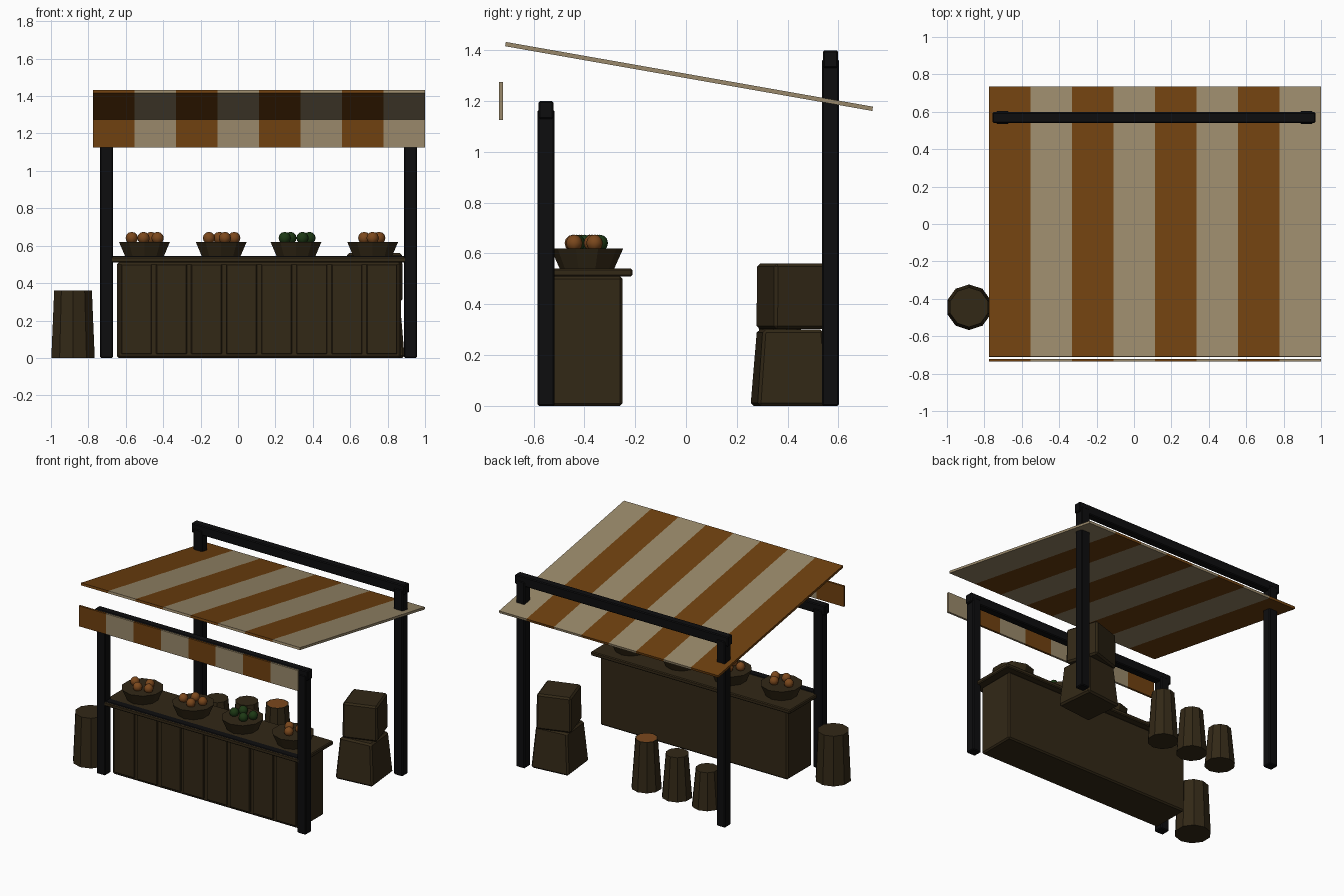
import bpy, bmesh, math
from mathutils import Matrix, Vector

cube = bpy.data.objects.get("Cube")
if cube:
    bpy.data.objects.remove(cube, do_unlink=True)


def material(name, color):
    m = bpy.data.materials.new(name)
    m.use_nodes = True
    rgba = (*color, 1)
    m.diffuse_color = rgba
    bsdf = next(n for n in m.node_tree.nodes if n.type == 'BSDF_PRINCIPLED')
    bsdf.inputs["Base Color"].default_value = rgba
    return m


WOOD = material("dark wood", (0.032, 0.021, 0.008))
BLACK = material("black timber", (0.004, 0.004, 0.0045))
ORANGE = material("orange cloth", (0.16, 0.052, 0.005))
CREAM = material("cream cloth", (0.32, 0.25, 0.145))
FRUIT = material("orange fruit", (0.2, 0.065, 0.012))
GREEN = material("green fruit", (0.012, 0.04, 0.007))


def finish(bm, name, mats, loc=(0, 0, 0), rot=(0, 0, 0), bevel=0, smooth=False):
    me = bpy.data.meshes.new(name)
    bm.to_mesh(me)
    bm.free()
    for m in mats:
        me.materials.append(m)
    ob = bpy.data.objects.new(name, me)
    bpy.context.collection.objects.link(ob)
    ob.location, ob.rotation_euler = loc, rot
    if bevel:
        mod = ob.modifiers.new("bevel", 'BEVEL')
        mod.width, mod.segments = bevel, 1
    if smooth:
        for p in me.polygons:
            p.use_smooth = True
    return ob


def box(name, lo, hi, mat, bevel=0.006):
    lo, hi = Vector(lo), Vector(hi)
    bm = bmesh.new()
    bmesh.ops.create_cube(bm, size=1)
    bmesh.ops.scale(bm, vec=hi - lo, verts=bm.verts)
    return finish(bm, name, [mat], (lo + hi) / 2, bevel=bevel)


def frustum(name, x, y, z, r_low, r_high, h, sides=10, top=None):
    bm = bmesh.new()
    bmesh.ops.create_cone(bm, cap_ends=True, segments=sides, radius1=r_low,
                          radius2=r_high, depth=h)
    if top:
        rim = max(bm.faces, key=lambda f: f.calc_center_median().z)
        bmesh.ops.inset_individual(bm, faces=[rim], thickness=0.008)
        rim.material_index = 1
    return finish(bm, name, [WOOD, top or WOOD], (x, y, z + h / 2))


def crate(name, x, y, z, size, top_size, h, turn):
    bm = bmesh.new()
    bmesh.ops.create_cube(bm, size=1)
    for v in bm.verts:
        s = top_size if v.co.z > 0 else size
        v.co = (v.co.x * s, v.co.y * s, v.co.z * h)
    finish(bm, name, [WOOD], (x, y, z + h / 2), (0, 0, math.radians(turn)), 0.012)


def striped_panel(name, size, loc, tilt=0, stripes=8):
    # Alternating cloth bands share one panel
    w, d, h = size
    bm = bmesh.new()
    bmesh.ops.create_cube(bm, size=1)
    bmesh.ops.scale(bm, vec=size, verts=bm.verts)
    for i in range(1, stripes):
        bmesh.ops.bisect_plane(bm, geom=bm.verts[:] + bm.edges[:] + bm.faces[:],
                               plane_co=(w * (i / stripes - 0.5), 0, 0),
                               plane_no=(1, 0, 0))
    for f in bm.faces:
        f.material_index = min(stripes - 1, int((f.calc_center_median().x / w + 0.5) * stripes)) % 2
    finish(bm, name, [ORANGE, CREAM], loc, (math.radians(tilt), 0, 0))


# Awning and hanging valance
striped_panel("awning", (1.775, 1.468, 0.017), (0.112, 0.012, 1.297), -10)
striped_panel("valance", (1.775, 0.015, 0.15), (0.112, -0.728, 1.2))

# Frame: posts and crossbeams
for row, y, h in (("front", -0.551, 1.165), ("back", 0.569, 1.365)):
    for side, x in (("right", -0.703), ("left", 0.922)):
        box(f"{row}_{side}_post", (x - 0.035, y - 0.034, 0), (x + 0.035, y + 0.034, h), BLACK)
    box(f"{row}_beam", (-0.757, y - 0.029, h - 0.035), (0.97, y + 0.029, h + 0.035), BLACK)

# Counter with planked front
box("counter_body", (-0.647, -0.532, 0), (0.872, -0.25, 0.51), WOOD, 0.01)
box("counter_top", (-0.695, -0.585, 0.51), (0.92, -0.21, 0.54), WOOD)
box("counter_rail", (-0.7, -0.58, 0.515), (0.92, -0.525, 0.544), BLACK, 0.004)
planks = 8
pitch = 1.5 / planks
for i in range(planks):
    x = -0.637 + i * pitch
    box("front_plank", (x + 0.012, -0.541 - 0.004 * (i % 2), 0.02),
        (x + pitch - 0.012, -0.525, 0.5), WOOD, 0.004)

# Baskets and their fruit
fruit_spots = [
    (-0.5, FRUIT, [(-0.068, 0.01), (-0.005, -0.05), (0.035, 0.035), (0.07, -0.03)]),
    (-0.09, FRUIT, [(-0.065, -0.02), (-0.01, 0.04), (0.02, -0.055), (0.07, 0.01)]),
    (0.31, GREEN, [(-0.06, -0.01), (-0.03, 0.05), (0.035, -0.04), (0.072, 0.02)]),
    (0.72, FRUIT, [(-0.045, 0.02), (0.0, -0.05), (0.035, 0.03)]),
]
for bx, mat, spots in fruit_spots:
    frustum("basket", bx, -0.39, 0.535, 0.105, 0.143, 0.085)
    for dx, dy in spots:
        bm = bmesh.new()
        bmesh.ops.create_uvsphere(bm, u_segments=8, v_segments=6, radius=0.033)
        finish(bm, "fruit", [mat], (bx + dx, -0.39 + dy, 0.641), smooth=True)

# Barrel beside the stall and three tubs behind the counter
frustum("barrel", -0.882, -0.445, 0, 0.122, 0.106, 0.36)
for x, h, top in ((0.06, 0.36, FRUIT), (-0.187, 0.315, None), (-0.43, 0.27, None)):
    frustum("tub", x, 0.37, 0, 0.104, 0.078, h, top=top)

# Stacked crates
crate("lower_crate", 0.735, 0.41, 0, 0.286, 0.24, 0.3, 6)
crate("upper_crate", 0.73, 0.428, 0.303, 0.245, 0.24, 0.257, 18)
